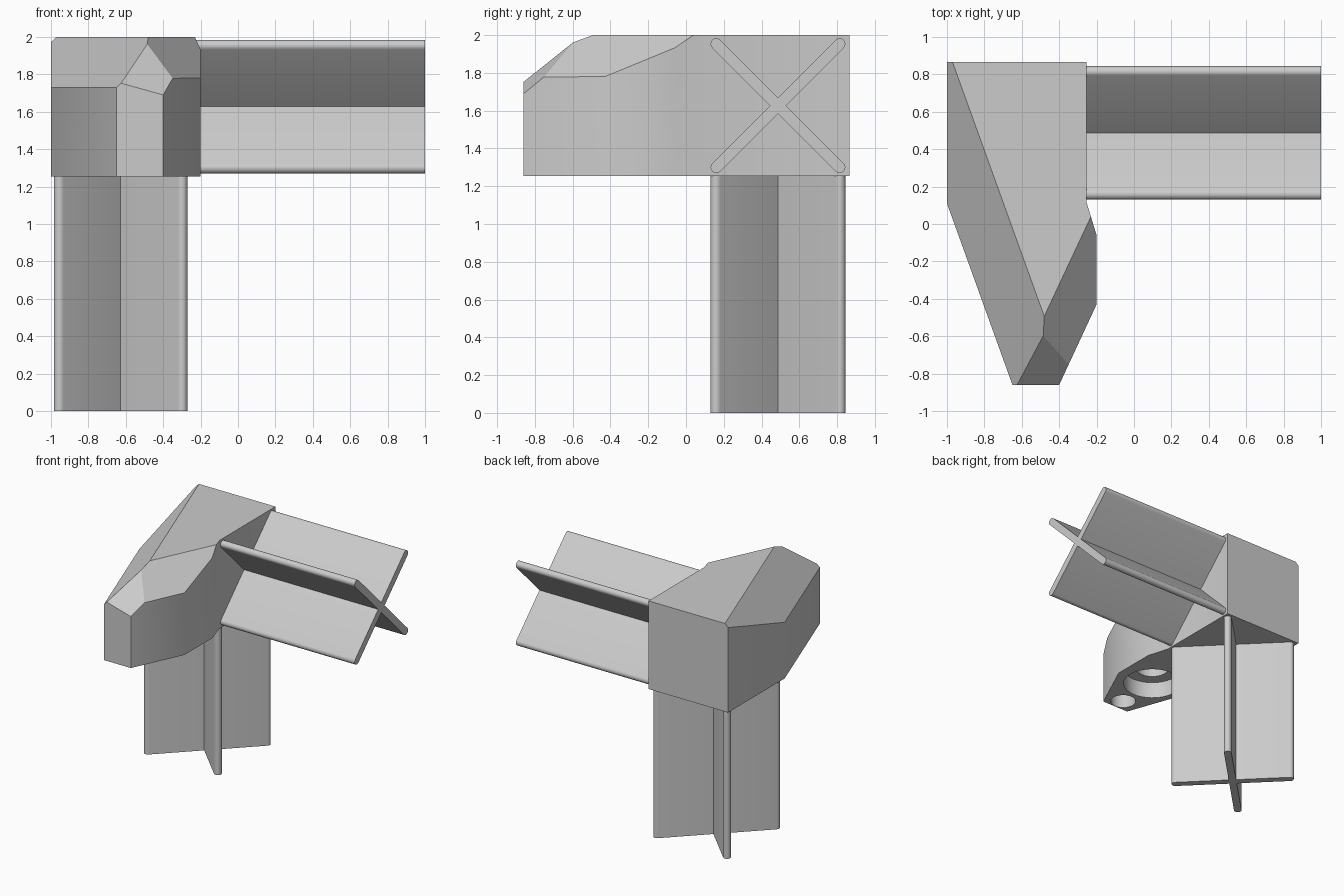
import bpy, bmesh, math
from mathutils import Vector

cube = bpy.data.objects.get("Cube")
if cube:
    bpy.data.objects.remove(cube, do_unlink=True)

GREY = (0.6, 0.6, 0.6, 1)
mat = bpy.data.materials.new("light grey plastic")
mat.use_nodes = True
mat.diffuse_color = GREY
mat.node_tree.nodes["Principled BSDF"].inputs["Base Color"].default_value = GREY


def finish(bm, name):
    bmesh.ops.recalc_face_normals(bm, faces=bm.faces)
    mesh = bpy.data.meshes.new(name)
    bm.to_mesh(mesh)
    bm.free()
    mesh.materials.append(mat)
    obj = bpy.data.objects.new(name, mesh)
    bpy.context.collection.objects.link(obj)
    return obj


def select(obj):
    bpy.ops.object.select_all(action="DESELECT")
    obj.select_set(True)
    bpy.context.view_layer.objects.active = obj


def smooth(obj):
    select(obj)
    bpy.ops.object.shade_smooth_by_angle(angle=math.radians(30))


def prism(outline, offset):
    """Extrude a planar outline of 3D points along offset."""
    bm = bmesh.new()
    face = bm.faces.new([bm.verts.new(p) for p in outline])
    ext = bmesh.ops.extrude_face_region(bm, geom=[face])["geom"]
    verts = [g for g in ext if isinstance(g, bmesh.types.BMVert)]
    bmesh.ops.translate(bm, verts=verts, vec=offset)
    return bm


def cross_outline(reach=0.357, r=0.03, steps=8):
    """Diagonal cross with rounded arm tips."""
    pts = []
    tip = (reach - r) * math.sqrt(2)
    for k in range(4):
        a = math.pi / 4 + k * math.pi / 2
        b = a - math.pi / 4
        pts.append((r * math.sqrt(2) * math.cos(b), r * math.sqrt(2) * math.sin(b)))
        for i in range(steps + 1):
            t = a - math.pi / 2 + math.pi * i / steps
            pts.append((tip * math.cos(a) + r * math.cos(t),
                        tip * math.sin(a) + r * math.sin(t)))
    return pts


# Cross-section arms: one upright, one sideways
CX, CY, CZ, BASE, TOP = -0.627, 0.487, 1.627, 1.255, 2.0
cross = cross_outline()
smooth(finish(prism([(CX + u, CY + v, 0) for u, v in cross], (0, 0, BASE)), "upright_arm"))
smooth(finish(prism([(-0.255, CY + u, CZ + v) for u, v in cross], (1.255, 0, 0)), "side_arm"))

# Corner block: plan outline, then three sloping cuts
plan = [(-1, 0.865), (-1, 0.11), (-0.65, -0.86), (-0.4, -0.86),
        (-0.2, -0.43), (-0.2, -0.06), (-0.255, 0.12), (-0.255, 0.865)]
bm = prism([(x, y, BASE) for x, y in plan], (0, 0, TOP - BASE))
cuts = [
    ((-0.97, 0.865, 2.0), (-1, 0.11, 1.73), (-0.65, -0.86, 1.73)),
    ((-0.23, 0.04, 2.0), (-0.2, -0.43, 1.78), (-0.35, -0.75, 1.78)),
    ((-0.49, -0.59, 1.97), (-0.4, -0.86, 1.69), (-0.35, -0.75, 1.78)),
]
for a, b, c in cuts:
    a, b, c = Vector(a), Vector(b), Vector(c)
    n = (b - a).cross(c - a).normalized()
    if n.z < 0:
        n.negate()
    bmesh.ops.bisect_plane(bm, geom=bm.verts[:] + bm.edges[:] + bm.faces[:], dist=1e-5,
                           plane_co=a, plane_no=n, clear_outer=True)
    bmesh.ops.holes_fill(bm, edges=[e for e in bm.edges if e.is_boundary], sides=0)
block = finish(bm, "corner_block")


def bore(x, y, profile, sides=48):
    """Cut a stepped round hole upward from the underside."""
    bm = bmesh.new()
    rings = [[bm.verts.new((x + r * math.cos(2 * math.pi * i / sides),
                            y + r * math.sin(2 * math.pi * i / sides), z))
              for i in range(sides)] for r, z in profile]
    for lo, hi in zip(rings, rings[1:]):
        for i in range(sides):
            j = (i + 1) % sides
            bm.faces.new((lo[i], lo[j], hi[j], hi[i]))
    bm.faces.new(rings[0])
    bm.faces.new(rings[-1])
    cutter = finish(bm, "bore_cutter")
    cutter.hide_render = True
    mod = block.modifiers.new("bore", "BOOLEAN")
    mod.operation, mod.solver, mod.object = "DIFFERENCE", "EXACT", cutter
    select(block)
    bpy.ops.object.modifier_apply(modifier=mod.name)
    bpy.data.objects.remove(cutter, do_unlink=True)


# Stepped large hole and small hole on the underside
bore(-0.515, -0.385, [(0.23, BASE - 0.1), (0.23, BASE + 0.14),
                      (0.13, BASE + 0.14), (0.13, BASE + 0.45)])
bore(-0.52, -0.755, [(0.1, BASE - 0.1), (0.1, BASE + 0.3)])
smooth(block)
